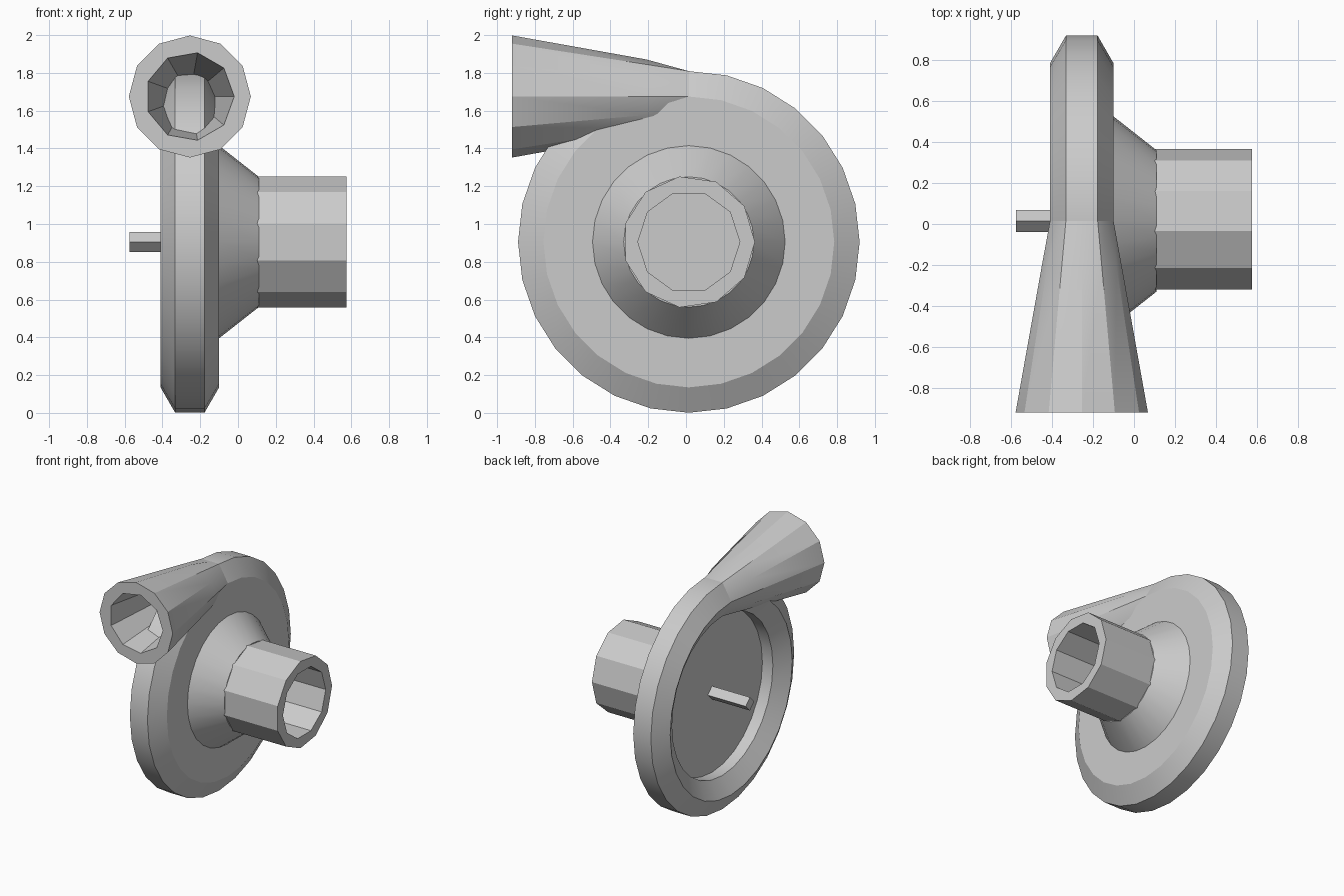
import bpy, bmesh
from math import cos, sin, tau, radians

cube = bpy.data.objects.get("Cube")
if cube:
    bpy.data.objects.remove(cube, do_unlink=True)

CY, CZ = 0.015, 0.905          # rotor axis
RING_R, TUBE_R = 0.77, 0.155   # scroll centre line and six-sided section
MID_X = -0.255                 # scroll centre plane
FLANK = TUBE_R * 0.866

grey = bpy.data.materials.new("cast_grey")
grey.use_nodes = True
colour = (0.6, 0.6, 0.6, 1)
grey.diffuse_color = colour
grey.node_tree.nodes["Principled BSDF"].inputs["Base Color"].default_value = colour


def along_x(x, r, n):
    return [(x, CY + r * cos(tau * i / n), CZ + r * sin(tau * i / n)) for i in range(n)]


def along_y(y, r, n, r_mid=None):
    """Ring facing y; r_mid is the radius of every second point."""
    radii = [r_mid if r_mid and i % 2 else r for i in range(n)]
    return [(MID_X + q * cos(tau * i / n), y, CZ + RING_R + q * sin(tau * i / n))
            for i, q in enumerate(radii)]


def skin(bm, rings):
    """Bridge rings of equal count and cap the first; return the last ring."""
    loops = [[bm.verts.new(p) for p in ring] for ring in rings]
    for a, b in zip(loops, loops[1:]):
        for i in range(len(a)):
            j = (i + 1) % len(a)
            bm.faces.new((a[i], a[j], b[j], b[i]))
    bm.faces.new(loops[0])
    return loops[-1]


def build(name, outer, bore=None):
    bm = bmesh.new()
    end = skin(bm, outer)
    if bore:
        # flat rim between the outside and the bore
        edges = []
        for loop in (end, skin(bm, bore)):
            edges += [bm.edges.get((v, loop[i - 1])) for i, v in enumerate(loop)]
        bmesh.ops.triangle_fill(bm, edges=edges, use_beauty=True)
    else:
        bm.faces.new(end)
    bmesh.ops.recalc_face_normals(bm, faces=bm.faces)
    mesh = bpy.data.meshes.new(name)
    bm.to_mesh(mesh)
    bm.free()
    mesh.materials.append(grey)
    obj = bpy.data.objects.new(name, mesh)
    bpy.context.collection.objects.link(obj)
    bpy.ops.object.select_all(action='DESELECT')
    obj.select_set(True)
    bpy.context.view_layer.objects.active = obj
    bpy.ops.object.shade_smooth_by_angle(angle=radians(29))
    return obj


# Scroll ring with front plate and recessed back plate
half = TUBE_R / 2
profile = [(MID_X + TUBE_R, RING_R), (MID_X + half, RING_R + FLANK),
           (MID_X - half, RING_R + FLANK), (MID_X - TUBE_R, RING_R),
           (MID_X - half, RING_R - FLANK), (-0.24, RING_R - FLANK)]
build("scroll_housing", [along_x(x, r, 28) for x, r in profile])

# Conical shoulder and intake pipe
build("intake_shoulder", [along_x(-0.11, 0.51, 28), along_x(-0.1, 0.51, 28),
                          along_x(0.11, 0.345, 28)][1:])
build("intake_pipe", [along_x(-0.1, 0.35, 11), along_x(0.575, 0.35, 11)],
      [along_x(-0.09, 0.27, 10), along_x(0.575, 0.27, 10)])

# Flared outlet: six-sided at the scroll, round at the mouth
build("outlet_nozzle",
      [along_y(CY, TUBE_R, 12, FLANK), along_y(-0.21, 0.196, 12), along_y(-0.92, 0.323, 12)],
      [along_y(0, 0.1, 9), along_y(-0.92, 0.235, 9)])

# Rotor nose and square shaft
build("rotor_nose", [along_x(-0.1, 0.15, 24), along_x(0.1, 0.04, 24)])
build("shaft", [along_x(-0.575, 0.053, 4), along_x(0.11, 0.053, 4)])
